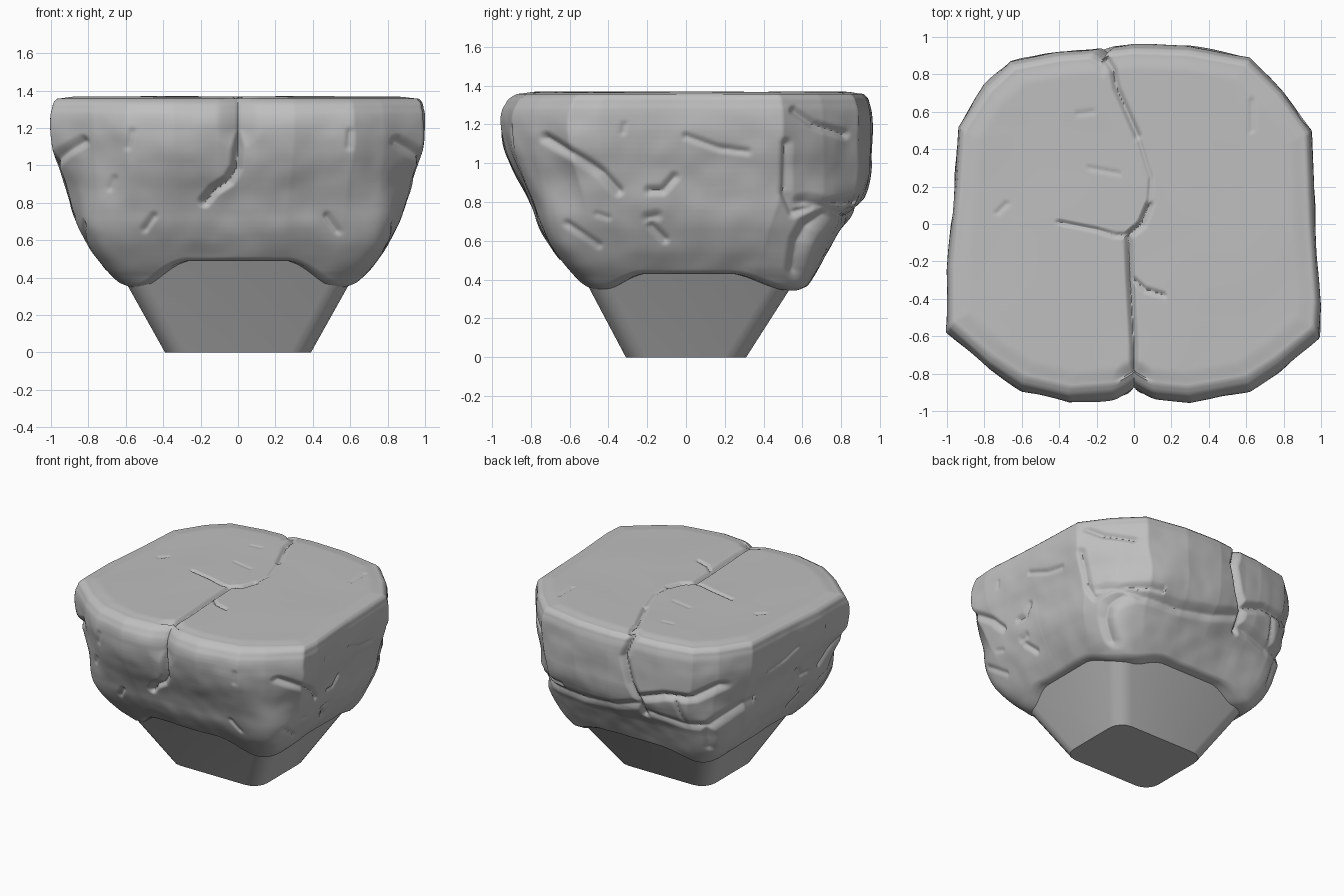
import bpy
import bmesh
import math
from mathutils import Vector, noise

if "Cube" in bpy.data.objects:
    bpy.data.objects.remove(bpy.data.objects["Cube"], do_unlink=True)

TOP = 1.37
SEGMENTS, LEVELS, RINGS = 600, 100, 80

stone = bpy.data.materials.new("grey stone")
stone.use_nodes = True
grey = (0.52, 0.52, 0.52, 1)
stone.diffuse_color = grey
stone.node_tree.nodes["Principled BSDF"].inputs["Base Color"].default_value = grey

# Plan outline of the slab, counter-clockwise from the front notch
outline = [(0, -.92), (.1, -.94), (.3, -.96), (.62, -.9), (.78, -.79), (.99, -.61),
           (1, -.45), (.97, 0), (.95, .5), (.8, .71), (.62, .89), (.3, .95), (0, .96),
           (-.25, .93), (-.4, .92), (-.66, .87), (-.8, .74), (-.94, .52), (-.96, .2),
           (-1, -.25), (-1, -.58), (-.78, -.78), (-.6, -.9), (-.35, -.96), (-.1, -.94)]

# Half widths by height: (height, reach)
side_profile = [(.345, .6), (.4, .67), (.48, .735), (.6, .815), (.73, .88), (.94, .935),
                (1.02, .97), (1.11, 1), (1.31, 1), (1.345, .99), (TOP, .965)]
front_profile = [(.35, .5), (.37, .53), (.49, .64), (.64, .745), (.81, .81), (1, .91),
                 (1.1, .945), (1.2, .96), (1.28, .955), (1.34, .92), (TOP, .87)]
back_profile = [(.34, .61), (.42, .66), (.6, .76), (.7, .82), (.75, .875), (.84, .93),
                (.92, .96), (1.28, .96), (1.33, .95), (TOP, .915)]

# Cracks and chips: (half width, depth, path)
front_cracks = [
    (.04, .045, [(0, 1.4), (0, 1.1), (-.01, .99), (-.05, .92), (-.13, .87), (-.18, .81)]),
    (.12, .04, [(0, 1.4), (0, 1.2)]),
    (.03, .02, [(-.5, .66), (-.45, .73)]), (.03, .02, [(.48, .73), (.54, .65)]),
    (.03, .012, [(-.68, .88), (-.66, .93)]), (.03, .012, [(.59, 1.1), (.6, 1.18)]),
    (.03, .012, [(-.59, 1.1), (-.57, 1.18)])]
side_cracks = [
    (.04, .03, [(-.72, 1.13), (-.55, 1.03), (-.43, .95), (-.35, .86)]),
    (.03, .015, [(0, 1.14), (.17, 1.08), (.32, 1.06)]),
    (.035, .02, [(-.19, .86), (-.12, .86), (-.06, .93)]),
    (.04, .016, [(-.2, .72), (-.15, .73)]), (.035, .02, [(-.18, .68), (-.11, .61)]),
    (.03, .016, [(-.61, .69), (-.55, .65), (-.45, .58)]),
    (.025, .01, [(-.46, .74), (-.4, .72)]), (.025, .01, [(-.33, 1.16), (-.32, 1.2)])]
rear_corner_cracks = [
    (.035, .025, [(.56, 1.27), (.66, 1.2), (.82, 1.15)]),
    (.04, .025, [(.52, 1.1), (.51, .85), (.55, .75), (.7, .79), (.88, .8)]),
    (.07, .04, [(.72, .74), (.63, .68), (.59, .6), (.57, .46)])]
back_cracks = [
    (.045, .045, [(-.2, 1.4), (-.13, 1.2), (-.18, 1), (-.24, .87), (-.24, .75)]),
    (.055, .03, [(.8, .8), (.6, .74), (.3, .73), (0, .77), (-.22, .84)]),
    (.05, .04, [(-.24, .9), (-.45, .97), (-.66, .98), (-.8, 1.07)]),
    (.05, .03, [(-.24, .78), (-.55, .73), (-.72, .74), (-.86, .87)]),
    (.03, .02, [(-.53, .97), (-.57, .75)]), (.045, .02, [(-.7, .74), (-.67, .54)])]
top_cracks = [
    (.03, .03, [(0, -1), (0, -.65), (-.02, -.3), (-.03, -.06), (.04, 0), (.08, .1)]),
    (.11, .03, [(0, -1), (0, -.83)]),
    (.02, .01, [(.08, .1), (.09, .25), (.02, .47)]),
    (.03, .025, [(.02, .47), (-.09, .72), (-.11, .82), (-.16, .9), (-.22, .94)]),
    (.022, .015, [(-.4, .01), (-.2, -.03), (-.1, -.06), (-.03, -.06)]),
    (.022, .018, [(-.02, -.28), (.06, -.35), (.16, -.38)]),
    (.022, .007, [(-.24, .3), (-.08, .27)]), (.022, .007, [(-.3, .59), (-.22, .6)]),
    (.022, .009, [(.63, .66), (.63, .5)]), (.022, .009, [(-.73, .06), (-.68, .11)])]


def smooth(low, high, value):
    t = min(max((value - low) / (high - low), 0), 1)
    return t * t * (3 - 2 * t)


def read(profile, z):
    """Linear reading of a (height, reach) profile."""
    if z <= profile[0][0]:
        return profile[0][1]
    for (z0, r0), (z1, r1) in zip(profile, profile[1:]):
        if z <= z1:
            return r0 + (r1 - r0) * (z - z0) / (z1 - z0)
    return profile[-1][1]


def sample(profile, z):
    """Profile reading with its corners softened, tighter near the rim and foot."""
    soft = min(.06, max(TOP - z, 0), max(z - .345, 0))
    return sum(read(profile, z + soft * k) for k in (-1, -.5, 0, .5, 1)) / 5


def outline_point(direction):
    """Where a ray from the centre meets the plan outline, in unit-box space."""
    points = [Vector((x, y / .96)) for x, y in outline]
    for a, b in zip(points, points[1:] + points[:1]):
        edge = b - a
        det = direction.cross(edge)
        if abs(det) > 1e-9:
            along, reach = a.cross(direction) / det, a.cross(edge) / det
            if reach > 0 and -1e-6 <= along <= 1 + 1e-6:
                return direction * reach
    return direction


def groove(cracks, a, b):
    """Depth of the deepest crack at a flat position."""
    depth = 0
    for width, deep, path in cracks:
        for (ax, ay), (bx, by) in zip(path, path[1:]):
            if (a < min(ax, bx) - width or a > max(ax, bx) + width
                    or b < min(ay, by) - width or b > max(ay, by) + width):
                continue
            dx, dy = bx - ax, by - ay
            t = min(max(((a - ax) * dx + (b - ay) * dy) / (dx * dx + dy * dy), 0), 1)
            gap = math.hypot(a - ax - t * dx, b - ay - t * dy)
            if gap < width:
                depth = max(depth, deep * (1 - gap / width) ** 1.4)
    return depth


def weather(x, y, z):
    """Carve cracks and add gentle lumps to the flank."""
    depth = 0
    if y < -.3:
        depth = max(depth, groove(front_cracks, x, z))
    if y > .4:
        depth = max(depth, groove(back_cracks, x, z))
    if abs(x) > .45:
        depth = max(depth, groove(side_cracks, y, z))
    if x > .45:
        depth = max(depth, groove(rear_corner_cracks, y, z))
    p = Vector((x, y, z))
    lumps = noise.noise(p * 3.2) * .014 + noise.noise(p * 8) * .006
    fade = 1 - smooth(1.15, TOP, z)
    shrink = 1 - (depth - lumps * fade) / math.hypot(x, y)
    return x * shrink, y * shrink, z


def finish(bm, name, angle):
    bmesh.ops.recalc_face_normals(bm, faces=bm.faces)
    mesh = bpy.data.meshes.new(name)
    bm.to_mesh(mesh)
    bm.free()
    mesh.materials.append(stone)
    obj = bpy.data.objects.new(name, mesh)
    bpy.context.collection.objects.link(obj)
    bpy.ops.object.select_all(action="DESELECT")
    obj.select_set(True)
    bpy.context.view_layer.objects.active = obj
    bpy.ops.object.shade_smooth_by_angle(angle=math.radians(angle))


# Cracked slab: each column runs from the underside, up the flank and over the top
bm = bmesh.new()
columns = []
for i in range(SEGMENTS):
    turn = math.tau * i / SEGMENTS
    ray = Vector((math.cos(turn), math.sin(turn)))
    upper = outline_point(ray)
    lower = ray / (abs(ray.x) ** 9 + abs(ray.y) ** 9) ** (1 / 9)
    arch = .085 if abs(ray.x) > abs(ray.y) else (.145 if ray.y < 0 else .07)
    foot = .345 + arch * (1 - smooth(.35, .9, min(abs(lower.x), abs(lower.y))))
    # The front corners stay square higher up than the back ones
    lift = .15 * smooth(.1, -.4, ray.y) if ray.y < 0 else 0

    def flank(z):
        p = lower.lerp(upper, smooth(.35 + lift, 1 + lift, z))
        return (p.x * sample(side_profile, z),
                p.y * sample(front_profile if p.y < 0 else back_profile, z), z)

    x, y, _ = flank(foot)
    column = [(x * .7, y * .7, foot + .01), (x * .97, y * .97, foot)]
    for j in range(LEVELS + 1):
        z = foot + .015 + (TOP - foot - .015) * j / LEVELS
        x, y, z = weather(*flank(z))
        column.append((x, y, z - .012 * smooth(TOP - .06, TOP, z)))
    rim_x, rim_y, rim_z = column[-1]
    for j in range(1, RINGS):
        s = 1 - j / RINGS
        x, y = rim_x * s, rim_y * s
        inland = smooth(0, .1, 1 - s)
        wave = noise.noise(Vector((x * 2, y * 2, 5))) * .006 * inland
        z = rim_z + .01 * inland + wave - groove(top_cracks, x, y)
        column.append((x, y, z))
    columns.append([bm.verts.new(p) for p in column])

centre = bm.verts.new((0, 0, TOP))
for a, b in zip(columns, columns[1:] + columns[:1]):
    for k in range(len(a) - 1):
        bm.faces.new((a[k], b[k], b[k + 1], a[k + 1]))
    bm.faces.new((a[-1], b[-1], centre))
finish(bm, "cracked_slab", 60)

# Tapered foot under the slab
bm = bmesh.new()
bmesh.ops.create_cube(bm, size=2)
for v in bm.verts:
    high = v.co.z > 0
    reach_y = (.575 if v.co.y < 0 else .63) if high else .31
    v.co = (v.co.x * (.67 if high else .39), v.co.y * reach_y, .5 if high else 0)
uprights = [e for e in bm.edges if abs(e.verts[0].co.z - e.verts[1].co.z) > .1]
bmesh.ops.bevel(bm, geom=uprights, offset=.1, segments=4, profile=.5, affect="EDGES")
finish(bm, "tapered_foot", 30)
